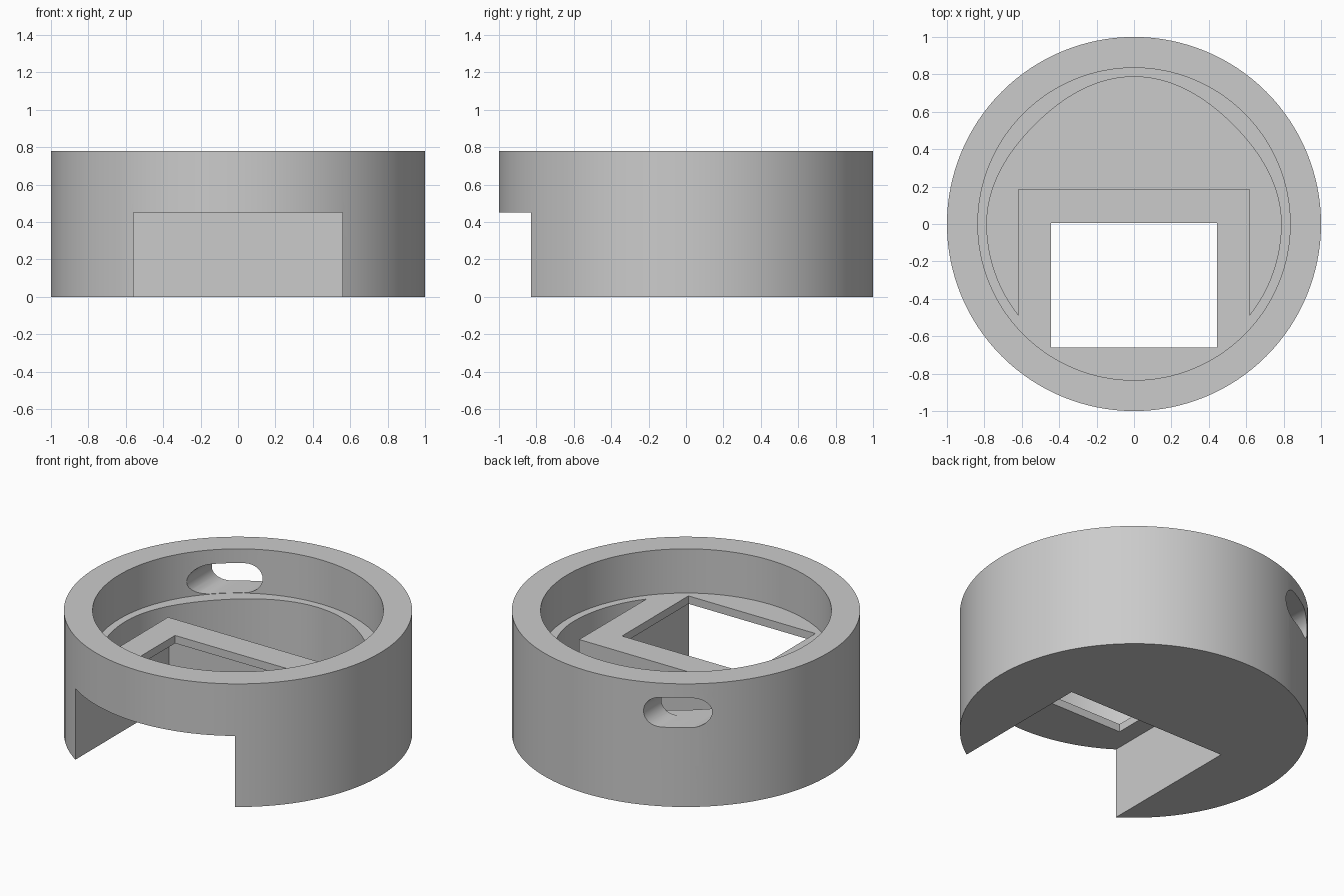
import bpy
import bmesh
from math import sin, cos, pi, radians, atan2

default = bpy.data.objects.get("Cube")
if default:
    bpy.data.objects.remove(default, do_unlink=True)

grey = bpy.data.materials.new("plain grey")
grey.use_nodes = True
colour = (0.6, 0.6, 0.6, 1)
grey.diffuse_color = colour
grey.node_tree.nodes["Principled BSDF"].inputs["Base Color"].default_value = colour


def prism(name, outline, direction):
    """Extrude a closed outline of 3D points along a direction."""
    bm = bmesh.new()
    face = bm.faces.new([bm.verts.new(p) for p in outline])
    out = bmesh.ops.extrude_face_region(bm, geom=[face])
    moved = [g for g in out["geom"] if isinstance(g, bmesh.types.BMVert)]
    bmesh.ops.translate(bm, verts=moved, vec=direction)
    bmesh.ops.recalc_face_normals(bm, faces=bm.faces)
    mesh = bpy.data.meshes.new(name)
    bm.to_mesh(mesh)
    bm.free()
    mesh.materials.append(grey)
    obj = bpy.data.objects.new(name, mesh)
    bpy.context.collection.objects.link(obj)
    return obj


def disc(radius, z, sides=128):
    return [(radius * cos(2 * pi * i / sides), radius * sin(2 * pi * i / sides), z)
            for i in range(sides)]


def box(name, half_x, y0, y1, z0, z1):
    outline = [(-half_x, y0, z0), (half_x, y0, z0), (half_x, y1, z0), (-half_x, y1, z0)]
    return prism(name, outline, (0, 0, z1 - z0))


HEIGHT, LEDGE, CEILING = 0.78, 0.5, 0.45

# Round body
body = prism("round_housing", disc(1, 0), (0, 0, HEIGHT))

# Wide bore down to the ledge
cutters = [prism("bore_cutter", disc(0.835, LEDGE), (0, 0, 0.5))]

# Deep pocket: slightly egg-shaped behind, wrapped round the front bay
start = atan2(-0.49, 0.62)
steps = 80
pocket = []
for i in range(steps + 1):
    a = start + (pi - 2 * start) * i / steps
    r = 0.787 - (0.037 * sin(2 * a) ** 2 if sin(a) > 0 else 0)
    pocket.append((r * cos(a), r * sin(a), 0.06))
pocket += [(-0.62, 0.185, 0.06), (0.62, 0.185, 0.06)]
cutters.append(prism("pocket_cutter", pocket, (0, 0, 0.55)))

# Front bay open to below, and the window through its ceiling
cutters.append(box("bay_cutter", 0.56, -1.2, 0.11, -0.2, CEILING))
cutters.append(box("window_cutter", 0.445, -0.66, 0.005, 0.3, 0.6))

# Rounded cable slot through the rear wall
slot = []
for i in range(34):
    side = 1 if i < 17 else -1
    a = radians(-90 + 180 * (i % 17) / 16) + (0 if side > 0 else pi)
    slot.append((-0.523 + side * 0.073 + 0.094 * cos(a), 0.4, 0.596 + 0.094 * sin(a)))
cutters.append(prism("cable_slot_cutter", slot, (0, 0.9, 0)))

# Cut the body, bake the result and drop the cutters
for cutter in cutters:
    mod = body.modifiers.new(cutter.name, "BOOLEAN")
    mod.operation = "DIFFERENCE"
    mod.solver = "EXACT"
    mod.object = cutter
    cutter.hide_render = True
bpy.context.view_layer.update()
baked = bpy.data.meshes.new_from_object(
    body.evaluated_get(bpy.context.evaluated_depsgraph_get()))
body.modifiers.clear()
body.data = baked
for cutter in cutters:
    bpy.data.objects.remove(cutter, do_unlink=True)

# Smooth curved walls, crisp edges
bpy.ops.object.select_all(action="DESELECT")
body.select_set(True)
bpy.context.view_layer.objects.active = body
bpy.ops.object.shade_smooth_by_angle(angle=radians(30))
